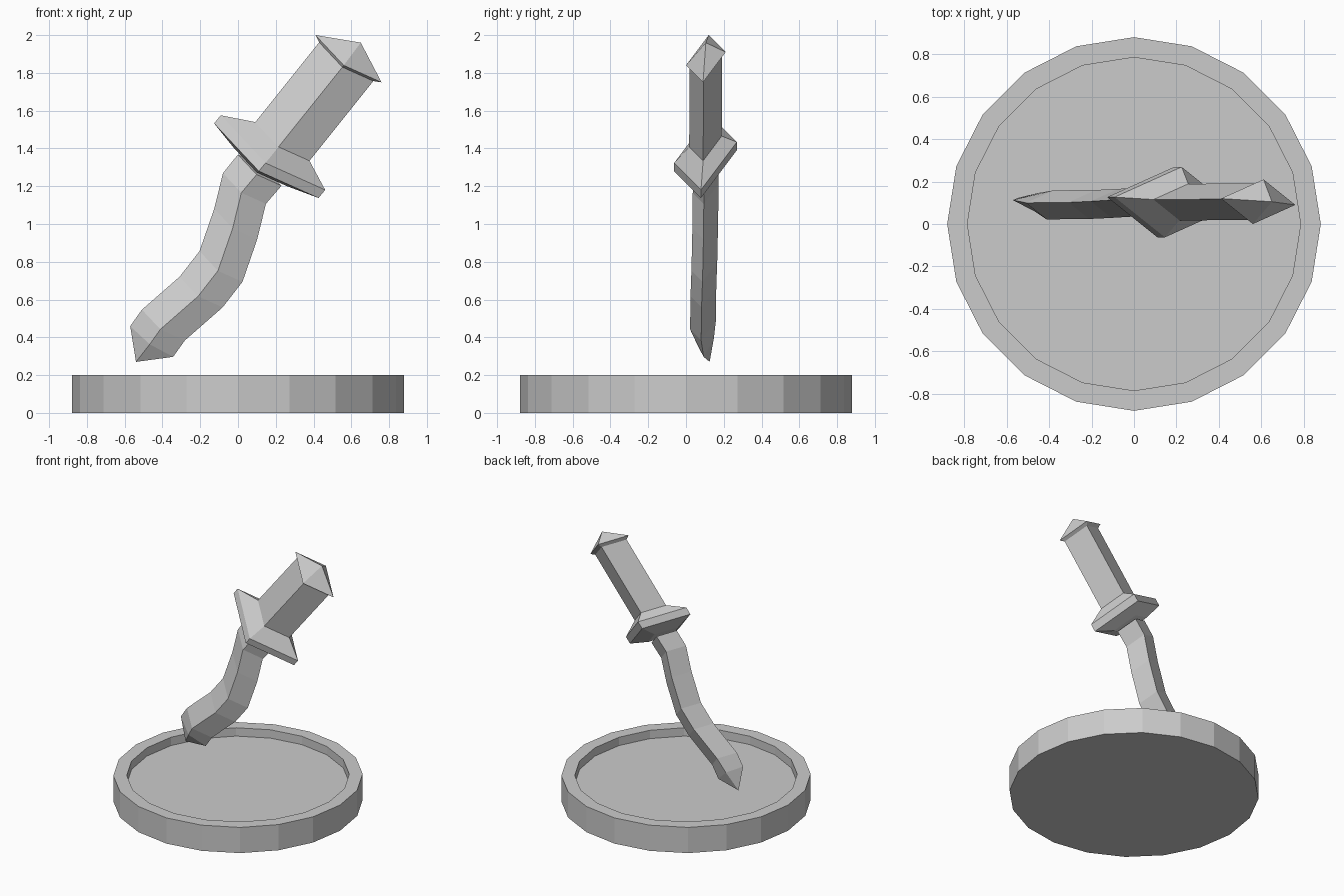
import bpy, bmesh
from math import cos, sin, tau
from mathutils import Vector

if "Cube" in bpy.data.objects:
    bpy.data.objects.remove(bpy.data.objects["Cube"])


def loft(name, rings):
    """Skin a stack of closed rings and cap both ends."""
    bm = bmesh.new()
    loops = [[bm.verts.new(p) for p in ring] for ring in rings]
    n = len(loops[0])
    for a, b in zip(loops, loops[1:]):
        for i in range(n):
            j = (i + 1) % n
            bm.faces.new((a[i], a[j], b[j], b[i]))
    bm.faces.new(loops[0][::-1])
    bm.faces.new(loops[-1])
    bmesh.ops.remove_doubles(bm, verts=bm.verts, dist=1e-4)
    bmesh.ops.recalc_face_normals(bm, faces=bm.faces)
    mesh = bpy.data.meshes.new(name)
    bm.to_mesh(mesh)
    bm.free()
    obj = bpy.data.objects.new(name, mesh)
    bpy.context.collection.objects.link(obj)


def circle(r, z, n=20):
    return [(r * cos(tau * i / n), r * sin(tau * i / n), z) for i in range(n)]


# Skewed diamond frame shared by every section of the dagger
U = Vector((.175, -.015, -.125))
V = Vector((.025, .105, .035))


def diamond(x, y, z, su, sv=None):
    c = Vector((x, y, z))
    sv = su if sv is None else sv
    return [c + U * su, c + V * sv, c - U * su, c - V * sv]


# Shallow round dish
loft("dish_base", [circle(.88, 0), circle(.88, .2), circle(.785, .2), circle(.785, .135)])

# Wavy blade with a blunt slanted tip
loft("blade", [
    diamond(.115, .105, 1.285, .66),
    diamond(.034, .104, 1.188, .65),
    diamond(-.012, .102, 1.0, .65),
    diamond(-.09, .097, .775, .65),
    diamond(-.195, .092, .64, .65),
    diamond(-.395, .09, .465, .65),
    diamond(-.457, .103, .378, .65, .42),
    diamond(-.54, .125, .27, 0),
])

# Flared cross guard
loft("guard", [
    diamond(.12, .103, 1.3, .8),
    diamond(.15, .103, 1.335, 1.58),
    diamond(.185, .103, 1.378, 1.58),
    diamond(.235, .103, 1.437, .82),
])

# Handle
loft("handle", [diamond(.235, .103, 1.437, .82), diamond(.573, .105, 1.859, .82)])

# Pointed pommel
loft("pommel", [
    diamond(.573, .105, 1.859, .82),
    diamond(.585, .105, 1.875, 1),
    diamond(.65, .105, 1.96, 0),
])
